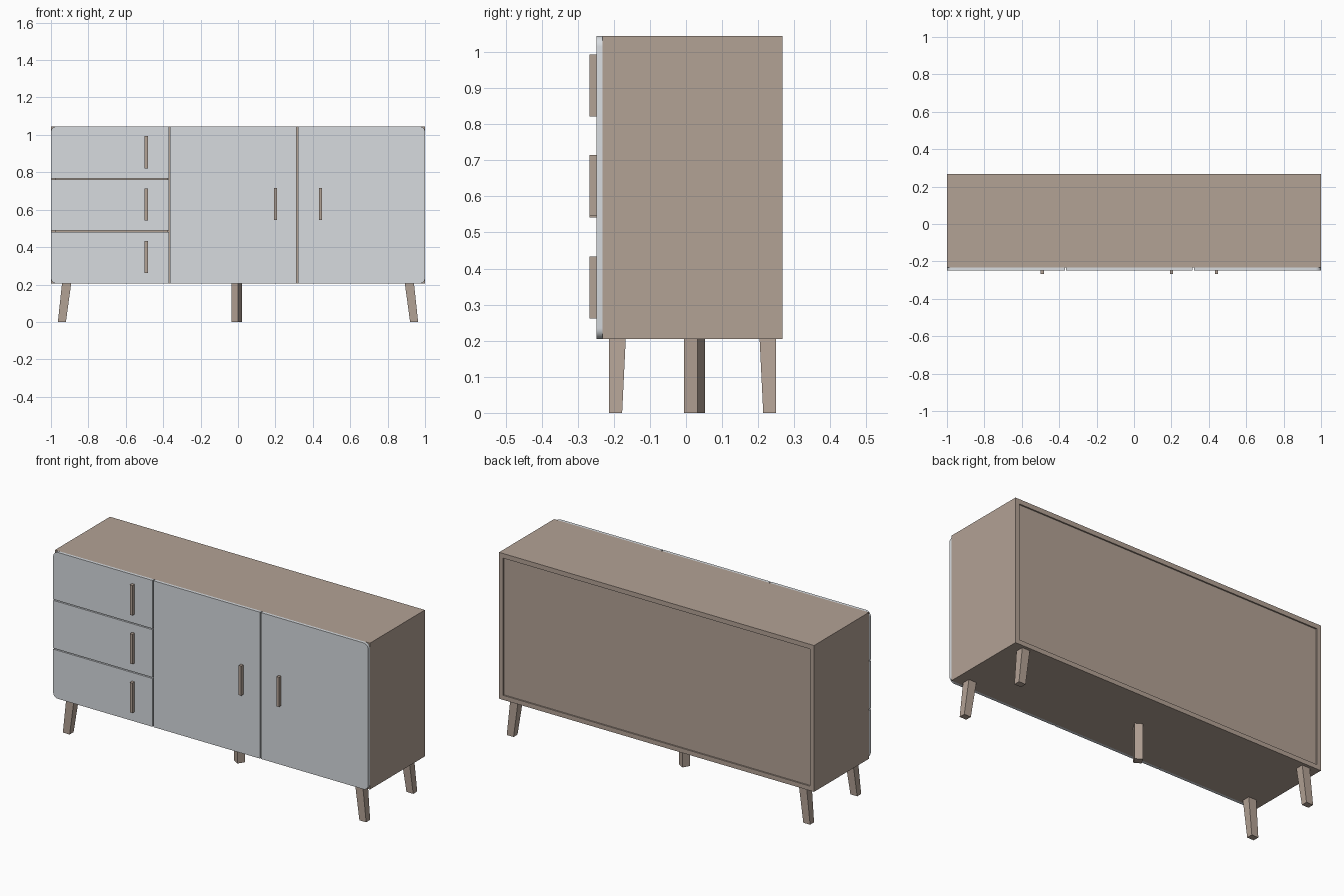
import bpy, bmesh, math
from mathutils import Matrix

if "Cube" in bpy.data.objects:
    bpy.data.objects.remove(bpy.data.objects["Cube"])


def material(name, rgb):
    m = bpy.data.materials.new(name)
    m.diffuse_color = (*rgb, 1)
    m.use_nodes = True
    m.node_tree.nodes["Principled BSDF"].inputs["Base Color"].default_value = m.diffuse_color
    return m


WOOD = material("warm taupe wood", (0.45, 0.36, 0.30))
PAINT = material("pale grey paint", (0.68, 0.71, 0.74))


def finish(name, bm, mat):
    bmesh.ops.recalc_face_normals(bm, faces=bm.faces)
    me = bpy.data.meshes.new(name)
    bm.to_mesh(me)
    bm.free()
    me.materials.append(mat)
    ob = bpy.data.objects.new(name, me)
    bpy.context.collection.objects.link(ob)
    return ob


def box_bm(x, y, z):
    bm = bmesh.new()
    bmesh.ops.create_cube(bm, size=1)
    for v in bm.verts:
        for i, (a, b) in enumerate((x, y, z)):
            v.co[i] = a if v.co[i] < 0 else b
    return bm


def box(name, x, y, z, mat=WOOD):
    return finish(name, box_bm(x, y, z), mat)


def front_panel(name, x, z, corners=()):
    """Flat front; the listed (x, z) corners are rounded."""
    bm = box_bm(x, (-0.248, -0.232), z)
    edges = [e for e in bm.edges
             if abs(e.verts[0].co.y - e.verts[1].co.y) > 0.01
             and any(abs(e.verts[0].co.x - cx) < 1e-4 and abs(e.verts[0].co.z - cz) < 1e-4
                     for cx, cz in corners)]
    if edges:
        bmesh.ops.bevel(bm, geom=edges, offset=0.03, segments=6, profile=0.5, affect='EDGES')
    ob = finish(name, bm, PAINT)
    bpy.context.view_layer.objects.active = ob
    ob.select_set(True)
    bpy.ops.object.shade_smooth_by_angle(angle=math.radians(30))
    ob.select_set(False)


BOT, TOP, BACK, FRONT = 0.205, 1.045, 0.267, -0.232
LOW, HIGH = 0.231, 1.018

# Carcass
box("top_panel", (-1, 1), (FRONT, BACK), (HIGH, TOP))
box("bottom_panel", (-1, 1), (FRONT, BACK), (BOT, LOW))
box("left_side", (-1, -0.974), (FRONT, BACK), (LOW, HIGH))
box("right_side", (0.974, 1), (FRONT, BACK), (LOW, HIGH))
box("back_panel", (-0.974, 0.974), (0.249, 0.259), (LOW, HIGH))
for i, x in enumerate((-0.367, 0.317)):
    box(f"divider_{i + 1}", (x - 0.013, x + 0.013), (FRONT, 0.249), (LOW, HIGH))

# Drawer fronts, bottom to top, with their handles
step = (TOP - BOT) / 3
for i in range(3):
    z0 = BOT + i * step + (0.003 if i else 0)
    z1 = BOT + (i + 1) * step - (0.003 if i < 2 else 0)
    corners = {0: [(-1, BOT)], 2: [(-1, TOP)]}.get(i, [])
    front_panel(f"drawer_front_{i + 1}", (-1, -0.37), (z0, z1), corners)
    hz = 0.347 + i * 0.28
    box(f"drawer_handle_{i + 1}", (-0.499, -0.482), (-0.268, -0.248), (hz - 0.086, hz + 0.086))

# Doors and handles
front_panel("left_door", (-0.364, 0.314), (BOT, TOP))
front_panel("right_door", (0.32, 1), (BOT, TOP), [(1, BOT), (1, TOP)])
for side, x in (("left", 0.2), ("right", 0.44)):
    box(f"{side}_door_handle", (x - 0.008, x + 0.008), (-0.268, -0.248), (0.545, 0.715))

# Splayed, tapered corner legs
for sx, side in ((-1, "left"), (1, "right")):
    for sy, end, off in ((-1, "front", 0.0), (1, "back", 0.037)):
        bm = box_bm((0.892, 0.941), (0.167, 0.213), (0, BOT))
        for v in bm.verts:
            if v.co.z < 0.01:
                v.co.x = 0.92 if v.co.x < 0.91 else 0.963
                v.co.y = 0.177 if v.co.y < 0.19 else 0.213
            v.co.x *= sx
            v.co.y = (v.co.y + off) * sy
        finish(f"{end}_{side}_leg", bm, WOOD)

# Straight centre support, turned on its axis
bm = box_bm((-0.0212, 0.0212), (-0.0212, 0.0212), (0, BOT))
bmesh.ops.transform(bm, verts=bm.verts,
                    matrix=Matrix.Translation((-0.007, 0.024, 0)) @ Matrix.Rotation(math.radians(60), 4, 'Z'))
finish("centre_leg", bm, WOOD)
